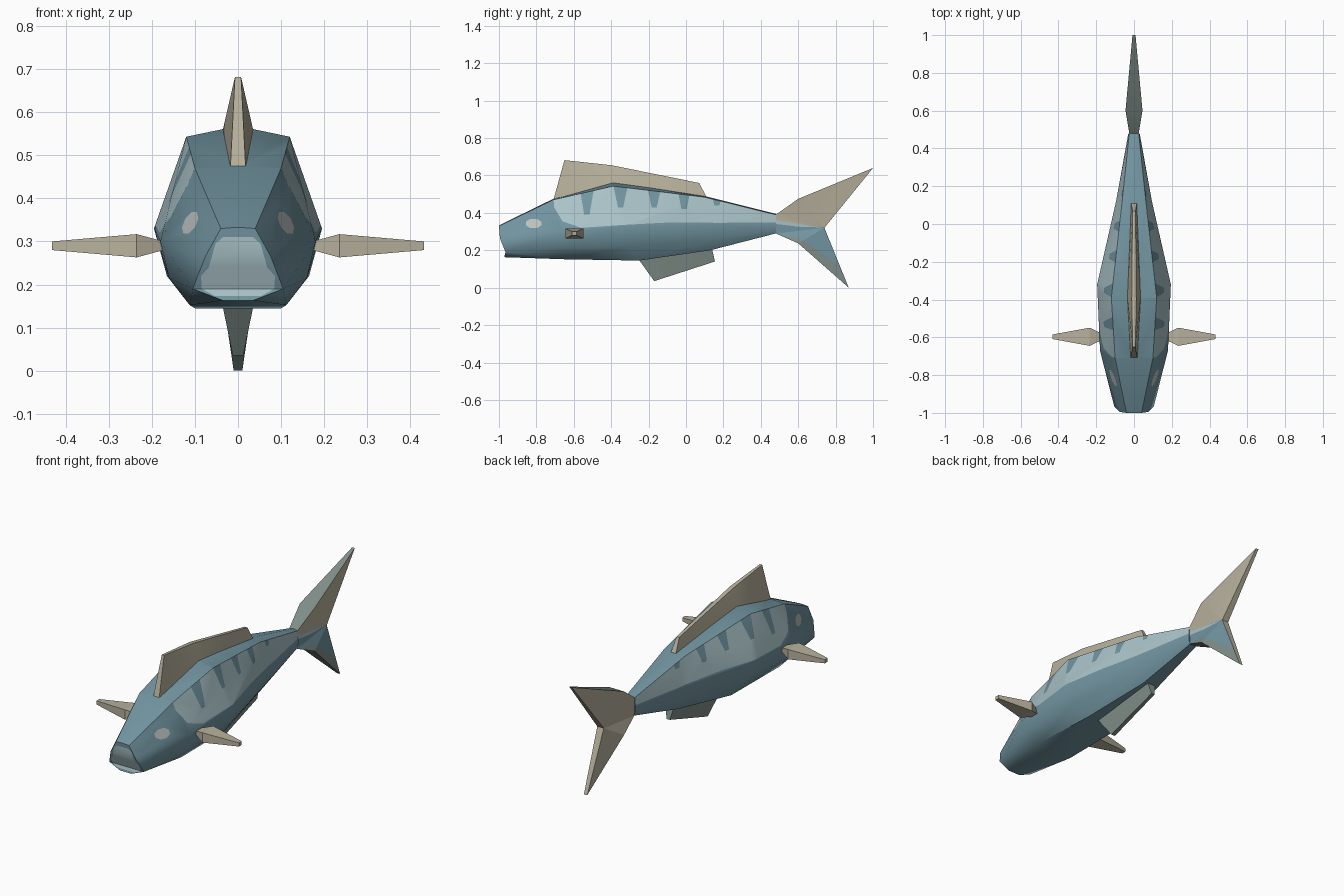
import bpy, bmesh, math
from mathutils import Vector

if "Cube" in bpy.data.objects:
    bpy.data.objects.remove(bpy.data.objects["Cube"])


def material(name, r, g, b):
    def lin(c):
        c /= 255
        return c / 12.92 if c <= 0.04045 else ((c + 0.055) / 1.055) ** 2.4
    m = bpy.data.materials.new(name)
    m.diffuse_color = (lin(r), lin(g), lin(b), 1)
    m.use_nodes = True
    m.node_tree.nodes["Principled BSDF"].inputs["Base Color"].default_value = m.diffuse_color
    return m


MATS = [material("slate_blue", 114, 149, 161),
        material("pale_blue", 170, 195, 200),
        material("fin_beige", 184, 177, 157),
        material("fin_grey_green", 128, 142, 136),
        material("eye_cream", 188, 196, 192)]
BLUE, PALE, BEIGE, GREY, EYE = range(5)


def finish(bm, name, angle=32):
    bmesh.ops.dissolve_limit(bm, angle_limit=math.radians(0.3), verts=bm.verts[:],
                             edges=bm.edges[:], delimit={'MATERIAL'})
    me = bpy.data.meshes.new(name)
    bm.to_mesh(me)
    bm.free()
    for m in MATS:
        me.materials.append(m)
    ob = bpy.data.objects.new(name, me)
    bpy.context.collection.objects.link(ob)
    bpy.ops.object.select_all(action='DESELECT')
    ob.select_set(True)
    bpy.context.view_layer.objects.active = ob
    bpy.ops.object.shade_smooth_by_angle(angle=math.radians(angle))
    return ob


def inside(p, poly):
    hit = False
    for (ax, ay), (bx, by) in zip(poly, poly[1:] + poly[:1]):
        if (ay > p[1]) != (by > p[1]) and p[0] < (bx - ax) * (p[1] - ay) / (by - ay) + ax:
            hit = not hit
    return hit


def paint(bm, poly, mat, axis, test):
    """Cut a polygon, projected along an axis, into the faces passing the test."""
    u, v = [i for i in range(3) if i != axis]
    lo = [min(p[i] for p in poly) for i in (0, 1)]
    hi = [max(p[i] for p in poly) for i in (0, 1)]

    def chosen():
        out = []
        for f in bm.faces:
            us, vs = [w.co[u] for w in f.verts], [w.co[v] for w in f.verts]
            if (test(f) and max(us) > lo[0] and min(us) < hi[0]
                    and max(vs) > lo[1] and min(vs) < hi[1]):
                out.append(f)
        return out
    for a, b in zip(poly, poly[1:] + poly[:1]):
        co, no = Vector((0, 0, 0)), Vector((0, 0, 0))
        co[u], co[v] = a
        no[u], no[v] = b[1] - a[1], a[0] - b[0]
        fs = chosen()
        geom = fs + list({e for f in fs for e in f.edges}) + list({w for f in fs for w in f.verts})
        bmesh.ops.bisect_plane(bm, geom=geom, dist=1e-5, plane_co=co, plane_no=no.normalized())
        bm.normal_update()
    for f in chosen():
        c = f.calc_center_median()
        if inside((c[u], c[v]), poly):
            f.material_index = mat


# Body: half rings of top, ridge, flank, lower flank and belly points
RINGS = [
    [(0, -1, .333), (.04, -1, .33), (.076, -.995, .265), (.105, -.965, .19), (.035, -.972, .163)],
    [(0, -.71, .475), (.1, -.71, .47), (.18, -.67, .3), (.16, -.66, .215), (.112, -.65, .152)],
    [(0, -.39, .568), (.12, -.39, .543), (.195, -.32, .33), (.165, -.3, .22), (.1, -.25, .145)],
    [(0, .1, .49), (.065, .1, .484), (.095, .12, .34), (.08, .13, .25), (.045, .13, .2)],
    [(0, .48, .395), (.025, .48, .39), (.03, .48, .34), (.029, .48, .31), (.02, .48, .29)],
]
bm = bmesh.new()
rings = []
for half in RINGS:
    full = half + [(-x, y, z) for x, y, z in reversed(half[1:])]
    rings.append([bm.verts.new(p) for p in full])
for a, b in zip(rings, rings[1:]):
    for i in range(9):
        j = (i + 1) % 9
        bm.faces.new((a[i], a[j], b[j], b[i]))
n = rings[0]
for ids in ((0, 1, 8), (1, 2, 7, 8), (2, 3, 6, 7), (3, 4, 5, 6)):
    bm.faces.new([n[i] for i in ids])
bm.faces.new(rings[-1])
bmesh.ops.recalc_face_normals(bm, faces=bm.faces[:])
bmesh.ops.triangulate(bm, faces=bm.faces[:])
bm.normal_update()


def flank(f):
    return abs(f.normal.x) > .5


# Pale flank patch with hanging dark bars
paint(bm, [(-.71, .5), (-.705, .43), (-.66, .355), (-.56, .32), (-.35, .335), (-.1, .348),
           (.2, .347), (.5, .35), (.5, .42), (.1, .52), (-.39, .6)], PALE, 0, flank)
for c, bottom in ((-.53, .39), (-.35, .43), (-.17, .43), (-.01, .42), (.165, .44)):
    paint(bm, [(c - .05, .6), (c - .014, bottom), (c + .014, bottom), (c + .05, .6)],
          BLUE, 0, flank)
# Eyes
paint(bm, [(-.815 + .045 * math.cos(k * math.pi / 4 + .39),
            .343 + .027 * math.sin(k * math.pi / 4 + .39)) for k in range(8)], EYE, 0, flank)
# Mouth patch
mouth = [(.035, .31), (.052, .295), (.068, .24), (.086, .22), (.084, .19), (.055, .174)]
paint(bm, mouth + [(-x, z) for x, z in reversed(mouth)], PALE, 1,
      lambda f: f.calc_center_median().y < -.94 and f.normal.y < -.5)
finish(bm, "body")


def fin(name, pts, cells, mat):
    """Blade from an outline of (y, z, half thickness); cells split each side."""
    bm = bmesh.new()
    sides = [[bm.verts.new((s * w, y, z)) for y, z, w in pts] for s in (1, -1)]
    for vs in sides:
        for c in cells:
            bm.faces.new([vs[i] for i in c])
    a, b = sides
    for i in range(len(pts)):
        j = (i + 1) % len(pts)
        bm.faces.new((a[i], a[j], b[j], b[i]))
    bmesh.ops.recalc_face_normals(bm, faces=bm.faces[:])
    bmesh.ops.triangulate(bm, faces=bm.faces[:])
    bm.normal_update()
    for f in bm.faces:
        f.material_index = mat
    return bm


# Dorsal and belly fins
finish(fin("dorsal_fin", [(-.71, .465, .018), (-.39, .56, .035), (.11, .485, .015),
                          (.07, .56, .008), (-.4, .655, .012), (-.65, .682, .007)],
           [(0, 1, 4, 5), (1, 2, 3, 4)], BEIGE), "dorsal_fin", 20)
finish(fin("belly_fin", [(-.25, .147, .035), (.14, .205, .025), (.155, .14, .01),
                         (-.17, .035, .012)], [(0, 1, 2, 3)], GREY), "belly_fin", 20)

# Tail fin: grey leading edges, blue band on the right side only
bm = fin("tail_fin", [(.48, .29, .022), (.6, .237, .045), (.87, 0, .01), (.74, .32, .02),
                      (1, .64, .008), (.6, .475, .045), (.48, .39, .025)],
         [(0, 1, 2, 3), (3, 4, 5, 6), (0, 3, 6)], BEIGE)
for f in bm.faces:
    if abs(f.normal.x) < .6 and f.normal.y < 0:
        f.material_index = GREY


def right_side(f):
    return f.normal.x > .6


paint(bm, [(.47, .355), (.745, .32), (.9, -.02), (.47, .2)], GREY, 0, right_side)
paint(bm, [(.47, .36), (.745, .322), (.83, .11), (.6, .27), (.47, .285)], BLUE, 0, right_side)
paint(bm, [(.47, .362), (.73, .322), (.6, .326), (.47, .342)], PALE, 0, right_side)
finish(bm, "tail_fin", 20)

# Pectoral fins: four-sided spindles
for s, name in ((1, "right_pectoral_fin"), (-1, "left_pectoral_fin")):
    bm = bmesh.new()
    loops = []
    for x, ry, rz in ((.165, .015, .008), (.235, .048, .027), (.432, .012, .01)):
        loops.append([bm.verts.new((s * x, -.597 + p * ry, .29 + q * rz))
                      for p, q in ((1, 1), (-1, 1), (-1, -1), (1, -1))])
    for a, b in zip(loops, loops[1:]):
        for i in range(4):
            j = (i + 1) % 4
            bm.faces.new((a[i], a[j], b[j], b[i]))
    bm.faces.new(loops[0])
    bm.faces.new(loops[-1])
    bmesh.ops.recalc_face_normals(bm, faces=bm.faces[:])
    for f in bm.faces:
        f.material_index = BEIGE
    finish(bm, name, 10)
